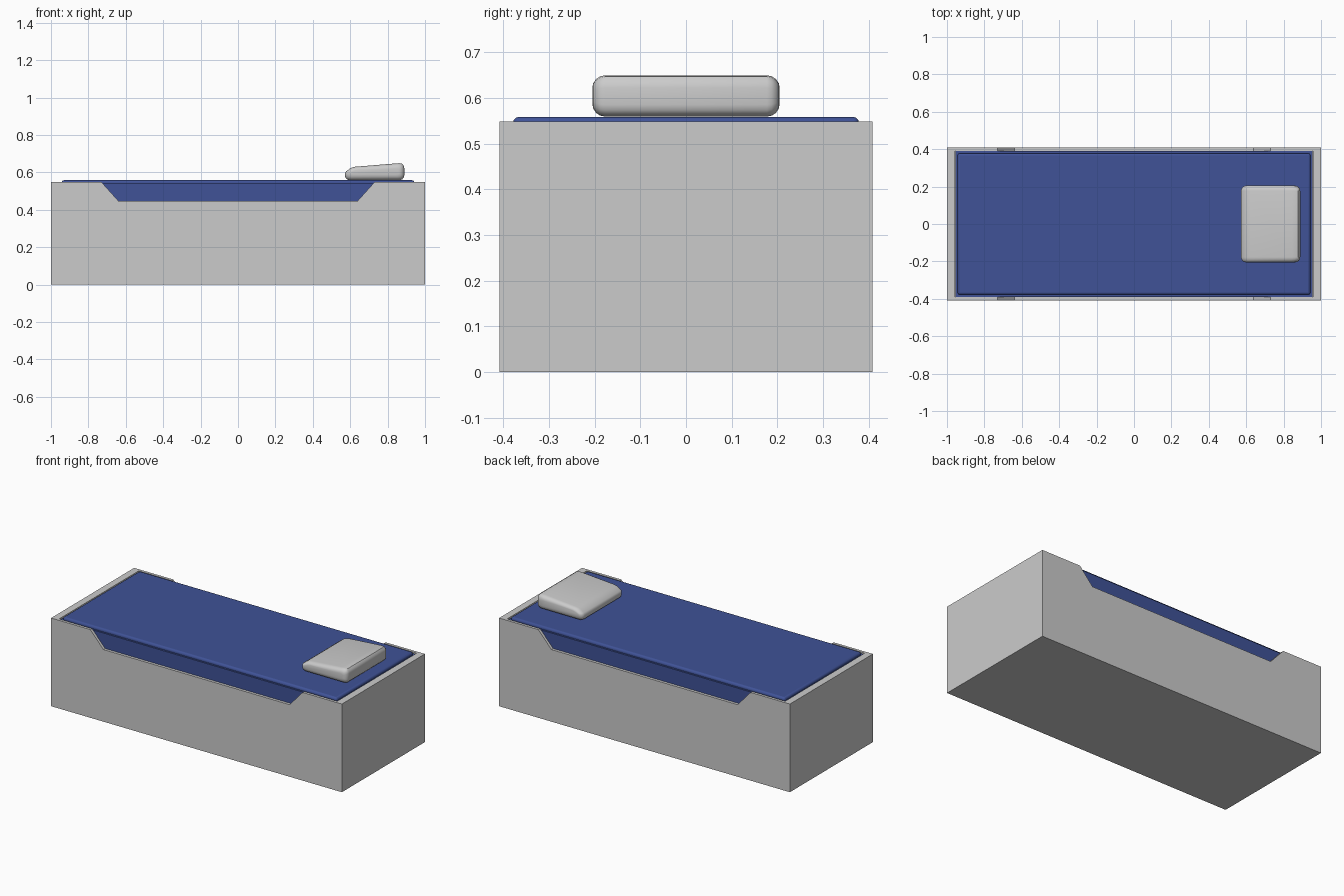
import bpy, bmesh, math

if "Cube" in bpy.data.objects:
    bpy.data.objects.remove(bpy.data.objects["Cube"])


def loft(name, rings):
    """Closed solid through a list of equal-length point rings."""
    bm = bmesh.new()
    vs = [[bm.verts.new(p) for p in r] for r in rings]
    n = len(rings[0])
    for a, b in zip(vs, vs[1:]):
        for i in range(n):
            j = (i + 1) % n
            bm.faces.new((a[i], a[j], b[j], b[i]))
    bm.faces.new(vs[0])
    bm.faces.new(vs[-1])
    bmesh.ops.recalc_face_normals(bm, faces=bm.faces)
    me = bpy.data.meshes.new(name)
    bm.to_mesh(me)
    bm.free()
    ob = bpy.data.objects.new(name, me)
    bpy.context.collection.objects.link(ob)
    return ob


def prism(name, profile, y0, y1):
    return loft(name, [[(x, y, z) for x, z in profile] for y in (y0, y1)])


def box(name, x, y, z0, z1):
    return prism(name, [(-x, z0), (x, z0), (x, z1), (-x, z1)], -y, y)


def activate(ob):
    bpy.ops.object.select_all(action='DESELECT')
    ob.select_set(True)
    bpy.context.view_layer.objects.active = ob


def cut(ob, cutter):
    activate(ob)
    m = ob.modifiers.new("cut", 'BOOLEAN')
    m.operation, m.solver, m.object = 'DIFFERENCE', 'EXACT', cutter
    bpy.ops.object.modifier_apply(modifier=m.name)
    bpy.data.objects.remove(cutter)


blue = bpy.data.materials.new("blue_fabric")
blue.diffuse_color = (0.05, 0.085, 0.31, 1)
blue.use_nodes = True
blue.node_tree.nodes["Principled BSDF"].inputs["Base Color"].default_value = blue.diffuse_color

# Bed box: hollow, with a sloped dip in both long sides
frame = box("bed_frame", 1.0, 0.408, 0, 0.548)
cut(frame, box("cavity", 0.956, 0.391, 0.40, 0.7))
cut(frame, prism("dip", [(-0.64, 0.448), (0.64, 0.448), (0.73, 0.548),
                         (0.73, 0.6), (-0.73, 0.6), (-0.73, 0.548)], -0.5, 0.5))

# Mattress body with a rounded upper layer
body = box("mattress_body", 0.954, 0.389, 0.401, 0.54)
body.data.materials.append(blue)
topper = box("mattress_top", 0.943, 0.378, 0.50, 0.558)
topper.data.materials.append(blue)
bev = topper.modifiers.new("round", 'BEVEL')
bev.width, bev.segments = 0.012, 3
activate(topper)
bpy.ops.object.shade_smooth_by_angle(angle=math.radians(35))

# Pillow: wedge profile, drawn in towards rounded ends
profile = [(0.592, 0.559), (0.865, 0.559), (0.878, 0.563), (0.887, 0.573),
           (0.889, 0.585), (0.889, 0.622), (0.886, 0.636), (0.877, 0.646),
           (0.862, 0.649), (0.845, 0.648), (0.625, 0.630), (0.604, 0.624),
           (0.578, 0.606), (0.572, 0.597), (0.572, 0.580), (0.577, 0.567)]
cx, cz, hx, hz, r, half = 0.73, 0.604, 0.159, 0.045, 0.028, 0.205
ends = [(half - r + r * math.sin(a), r * (1 - math.cos(a)))
        for a in (math.radians(d) for d in (0, 22.5, 45, 67.5, 90))]
stations = [(-y, d) for y, d in reversed(ends)] + ends
rings = [[(cx + (x - cx) * (hx - d) / hx, y, cz + (z - cz) * (hz - d) / hz)
          for x, z in profile] for y, d in stations]
pillow = loft("pillow", rings)
activate(pillow)
bpy.ops.object.shade_smooth_by_angle(angle=math.radians(35))
